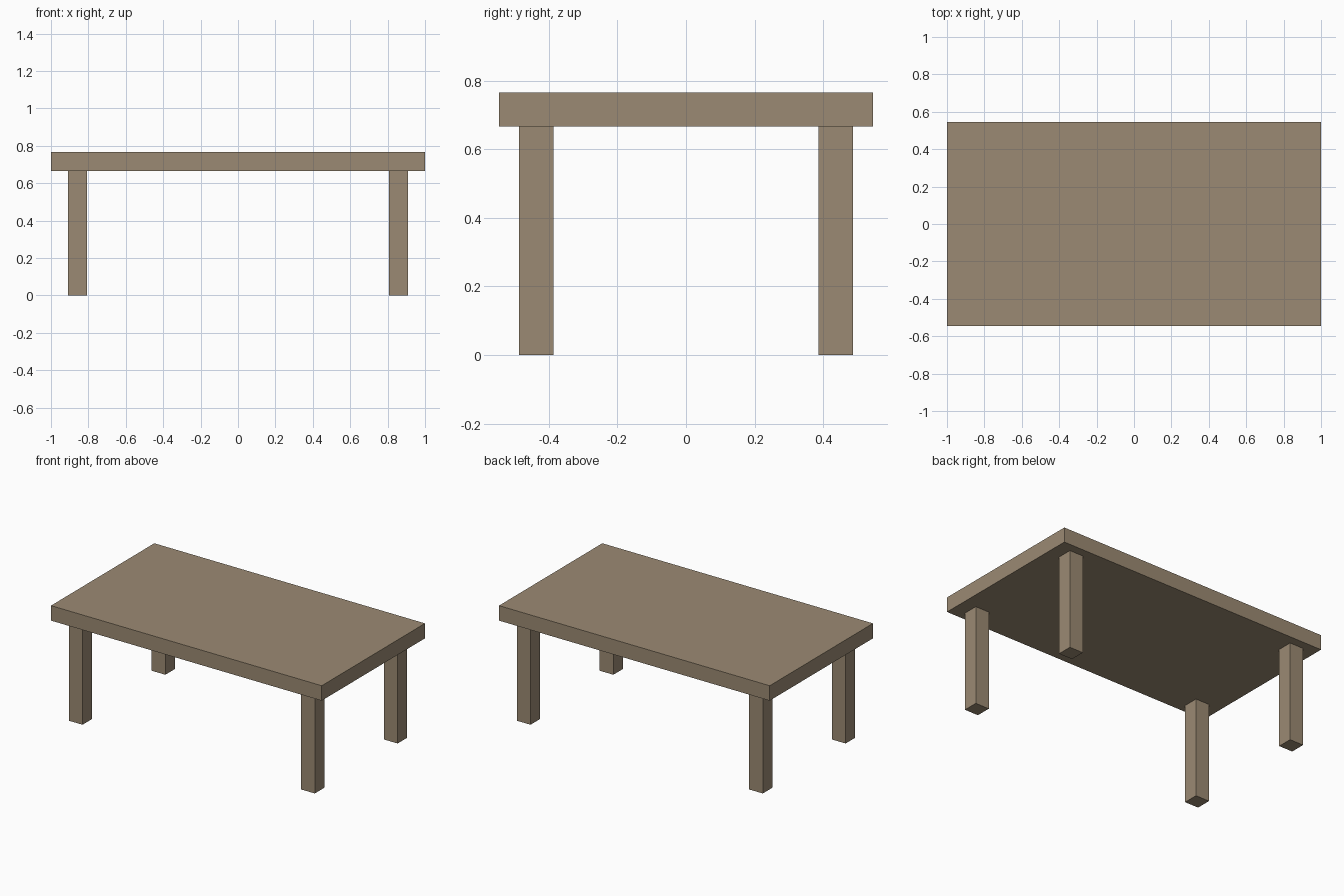
import bpy

if "Cube" in bpy.data.objects:
    bpy.data.objects.remove(bpy.data.objects["Cube"])

wood = bpy.data.materials.new("wood")
wood.diffuse_color = (0.33, 0.255, 0.172, 1)
wood.use_nodes = True
wood.node_tree.nodes["Principled BSDF"].inputs["Base Color"].default_value = wood.diffuse_color


def box(name, centre, size):
    bpy.ops.mesh.primitive_cube_add(size=1, location=centre)
    obj = bpy.context.object
    obj.name = name
    obj.scale = size
    bpy.ops.object.transform_apply(location=False, rotation=False, scale=True)
    obj.data.materials.append(wood)
    return obj


LEG_HEIGHT = 0.666
TOP_THICKNESS = 0.1
LEG_WIDTH = 0.101

# Table top slab
box("table_top", (0, 0, LEG_HEIGHT + TOP_THICKNESS / 2), (2, 1.09, TOP_THICKNESS))

# Four square legs, set in from the corners
for side_x, sx in (("left", -1), ("right", 1)):
    for side_y, sy in (("front", -1), ("back", 1)):
        box(f"{side_y}_{side_x}_leg",
            (sx * 0.858, sy * 0.437, LEG_HEIGHT / 2),
            (LEG_WIDTH, LEG_WIDTH, LEG_HEIGHT))
